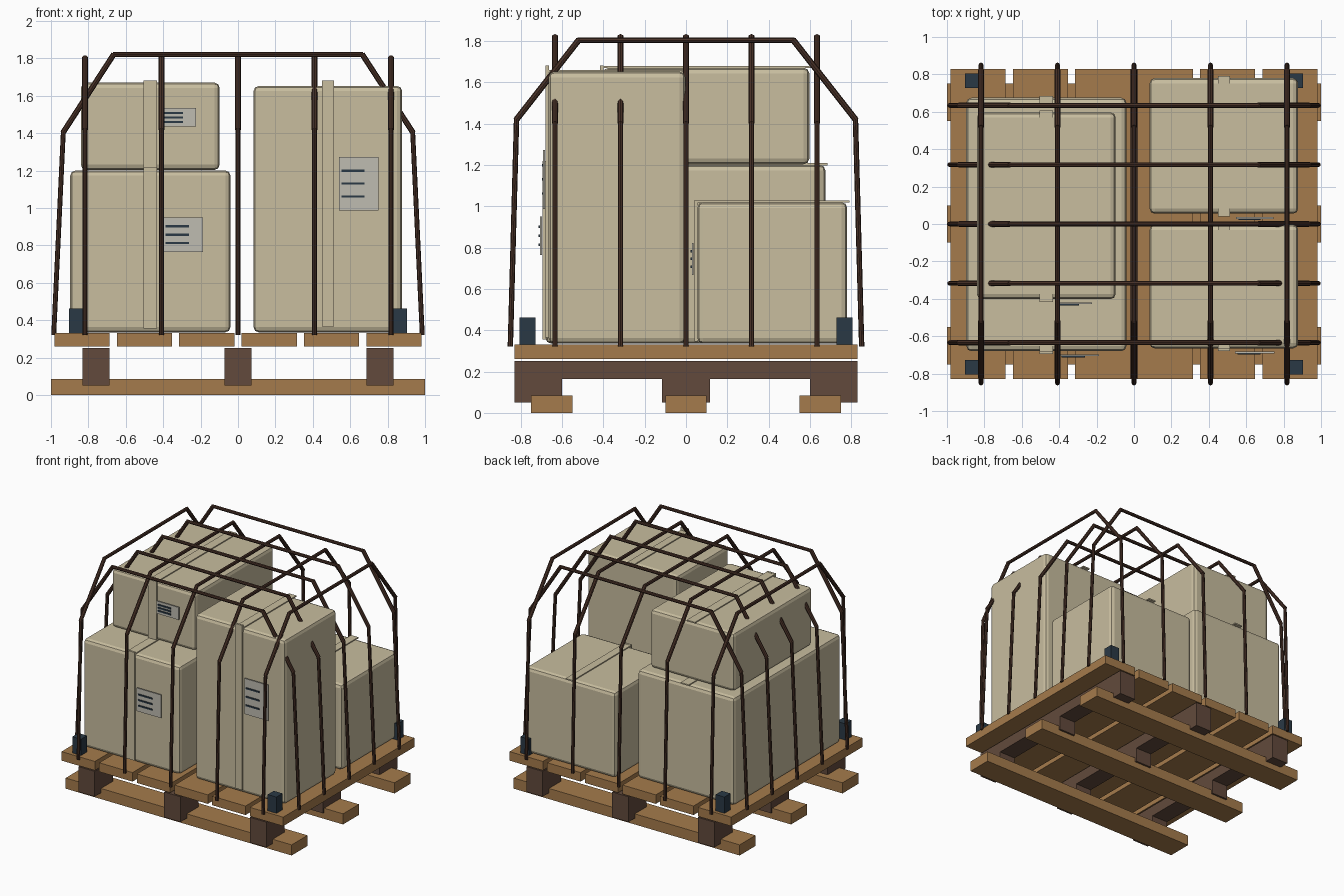
import bpy
from mathutils import Vector

cube = bpy.data.objects.get("Cube")
if cube:
    bpy.data.objects.remove(cube, do_unlink=True)


def material(name, rgb):
    linear = [((c / 255 + 0.055) / 1.055) ** 2.4 for c in rgb] + [1]
    mat = bpy.data.materials.new(name)
    mat.use_nodes = True
    mat.diffuse_color = linear
    bsdf = mat.node_tree.nodes["Principled BSDF"]
    bsdf.inputs["Base Color"].default_value = linear
    bsdf.inputs["Roughness"].default_value = 0.8
    return mat


WOOD = material("light wood", (165, 123, 76))
DARK_WOOD = material("dark wood", (98, 74, 60))
CARD = material("tan cardboard", (200, 189, 159))
ROD = material("dark brown rod", (72, 49, 39))
BLOCK = material("dark slate", (42, 57, 69))
LABEL = material("pale grey label", (191, 188, 177))


def box(name, x, y, z, mat, bevel=0):
    """Box spanning the given (low, high) ranges."""
    bpy.ops.mesh.primitive_cube_add(size=1, location=[sum(r) / 2 for r in (x, y, z)])
    ob = bpy.context.object
    ob.name = name
    ob.scale = [r[1] - r[0] for r in (x, y, z)]
    bpy.ops.object.transform_apply(location=False, rotation=False, scale=True)
    ob.data.materials.append(mat)
    if bevel:
        mod = ob.modifiers.new("rounded edges", "BEVEL")
        mod.width = bevel
        mod.segments = 2
    return ob


def around(centre, size):
    return (centre - size / 2, centre + size / 2)


def rod(name, a, b, radius):
    """Round bar between two points, slightly overlapping its neighbours."""
    a, b = Vector(a), Vector(b)
    axis = b - a
    bpy.ops.mesh.primitive_cylinder_add(vertices=8, radius=radius,
                                        depth=axis.length + 0.008, location=(a + b) / 2)
    ob = bpy.context.object
    ob.name = name
    ob.rotation_euler = axis.to_track_quat("Z", "Y").to_euler()
    ob.data.materials.append(ROD)
    bpy.ops.object.shade_smooth_by_angle()


# Pallet: runners, notched stringers and deck boards
for y in (-0.65, 0, 0.65):
    box("bottom_runner", (-1, 1), around(y, 0.2), (0, 0.085), WOOD)
for x in (-0.76, 0, 0.76):
    box("stringer", around(x, 0.145), (-0.83, 0.83), (0.165, 0.252), DARK_WOOD)
    for y in (-0.715, 0, 0.715):
        box("stringer_foot", around(x, 0.145), around(y, 0.23), (0.05, 0.165), DARK_WOOD)
for i in range(6):
    box("deck_board", around((i - 2.5) * 0.3333, 0.295), (-0.83, 0.83), (0.26, 0.332), WOOD)

# Corner blocks on the deck
for x in (-0.865, 0.865):
    for y in (-0.766, 0.766):
        box("corner_block", around(x, 0.077), around(y, 0.077), (0.332, 0.462), BLOCK)


def carton(name, x, y, z, tape_x, lift, label):
    """Cardboard carton with tape strips and a lined label on the front."""
    box(name, x, y, z, CARD, 0.028)
    face = y[0]
    box(name + "_front_tape", tape_x, (face - 0.014, face + 0.002),
        (z[0] + lift, z[1] + lift), CARD)
    box(name + "_top_tape", tape_x, (y[0] - 0.01, y[1] + 0.01),
        (z[1] - 0.002, z[1] + 0.008), CARD)
    cx, cz, w, h = label
    box(name + "_label", around(cx, w), (face - 0.027, face - 0.018), around(cz, h), LABEL)
    for k in (-1, 0, 1):
        box(name + "_label_line", around(cx - 0.14 * w, 0.58 * w),
            (face - 0.033, face - 0.027), around(cz + k * 0.24 * h, 0.012), BLOCK)


# Stacked cartons
left_tape, right_tape = (-0.504, -0.432), (0.449, 0.512)
carton("large_carton", (-0.897, -0.04), (-0.68, 0.675), (0.335, 1.2), left_tape, 0.02,
       (-0.295, 0.857, 0.215, 0.185))
carton("upper_carton", (-0.84, -0.098), (-0.402, 0.597), (1.203, 1.67), left_tape, 0.01,
       (-0.322, 1.484, 0.195, 0.1))
carton("tall_carton", (0.083, 0.878), (-0.665, -0.003), (0.335, 1.652), right_tape, 0.03,
       (0.645, 1.13, 0.21, 0.285))
carton("short_carton", (0.083, 0.878), (0.055, 0.78), (0.335, 1.02), right_tape, 0.01,
       (0.645, 0.745, 0.2, 0.155))


# Cage hoops running both ways over the load
def hoop(name, half_profile, place):
    points = [(-u, z) for u, z in half_profile] + [(u, z) for u, z in reversed(half_profile)]
    radii = (0.013, 0.015, 0.013, 0.015, 0.013)
    for (a, b), r in zip(zip(points, points[1:]), radii):
        rod(name, place(*a), place(*b), r)


for i in range(-2, 3):
    hoop("lengthwise_hoop", [(0.85, 0.325), (0.82, 1.42), (0.52, 1.803)],
         lambda u, z: (i * 0.409, u, z))
    hoop("crosswise_hoop", [(0.985, 0.325), (0.934, 1.405), (0.665, 1.82)],
         lambda u, z: (u, i * 0.317, z))
